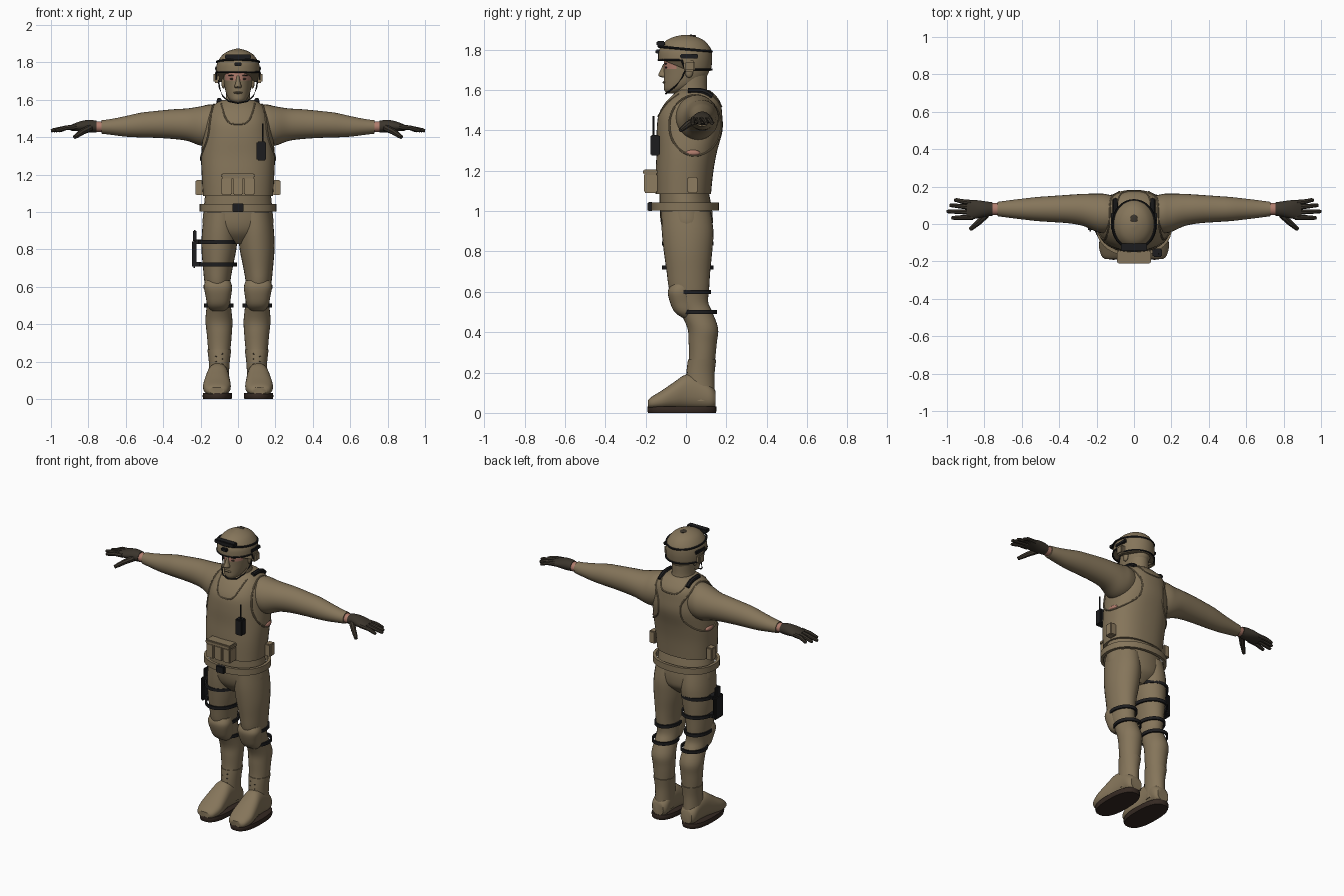
import bpy, bmesh, math
from mathutils import Vector
from mathutils.bvhtree import BVHTree

cube = bpy.data.objects.get("Cube")
if cube:
    bpy.data.objects.remove(cube, do_unlink=True)
V = Vector
made = []


def material(name, rgb):
    m = bpy.data.materials.new(name)
    m.use_nodes = True
    m.diffuse_color = (*rgb, 1)
    m.node_tree.nodes["Principled BSDF"].inputs["Base Color"].default_value = (*rgb, 1)
    return m


TAN = material("tan cloth", (0.235, 0.178, 0.103))
POUCH = material("pouch tan", (0.27, 0.2, 0.115))
BLACK = material("black webbing", (0.012, 0.012, 0.013))
GLOVE = material("dark brown glove", (0.043, 0.035, 0.025))
SKIN = material("skin", (0.43, 0.2, 0.15))
SOLE = material("sole brown", (0.035, 0.022, 0.016))


def finish(name, bm, mat, mirror=False):
    bmesh.ops.recalc_face_normals(bm, faces=bm.faces)
    me = bpy.data.meshes.new(name)
    bm.to_mesh(me)
    bm.free()
    me.materials.append(mat)
    ob = bpy.data.objects.new(name, me)
    bpy.context.collection.objects.link(ob)
    if mirror:
        ob.modifiers.new("Mirror", 'MIRROR').use_clip = False
    made.append(ob)
    return ob


def smooth_rows(rows, steps=4):
    out = []
    for i in range(len(rows) - 1):
        a, b, c, d = rows[max(i - 1, 0)], rows[i], rows[i + 1], rows[min(i + 2, len(rows) - 1)]
        for k in range(steps):
            t = k / steps
            out.append([q + t * (r - p) / 2 + t * t * (p - 2.5 * q + 2 * r - s / 2)
                        + t ** 3 * (1.5 * (q - r) + (s - p) / 2) for p, q, r, s in zip(a, b, c, d)])
    return out + [list(rows[-1])]


def skin_rings(name, rings, mat, n=28, power=1, closed=False, mirror=False):
    """Each ring is (centre, u axis, v axis)."""
    bm = bmesh.new()
    grid = []
    for c, u, v in rings:
        ring = []
        for k in range(n):
            a = 2 * math.pi * k / n
            x, y = (math.copysign(abs(w) ** power, w) for w in (math.cos(a), math.sin(a)))
            ring.append(bm.verts.new(c + u * x + v * y))
        grid.append(ring)
    pairs = list(zip(grid, grid[1:]))
    if closed:
        pairs.append((grid[-1], grid[0]))
    else:
        bm.faces.new(grid[0])
        bm.faces.new(grid[-1])
    for p, q in pairs:
        for k in range(n):
            j = (k + 1) % n
            bm.faces.new((p[k], p[j], q[j], q[k]))
    return finish(name, bm, mat, mirror)


def loft(name, axis, rows, mat, steps=4, **kw):
    """Rows are (position on axis, centre 1, centre 2, radius 1, radius 2)."""
    rings = []
    for p, a, b, r, s in smooth_rows(rows, steps):
        c = {'X': V((p, a, b)), 'Y': V((a, p, b)), 'Z': V((a, b, p))}[axis]
        u = V((0, 1, 0)) if axis == 'X' else V((1, 0, 0))
        v = V((0, 1, 0)) if axis == 'Z' else V((0, 0, 1))
        rings.append((c, u * r, v * s))
    return skin_rings(name, rings, mat, **kw)


def tube(name, pts, r, mat, closed=False, mirror=False, taper=1.0):
    pts = [V(p) for p in pts]
    rings, n = [], len(pts)
    for i, p in enumerate(pts):
        a = pts[i - 1] if closed or i else p
        b = pts[(i + 1) % n] if closed or i < n - 1 else p
        t = (b - a).normalized()
        side = V((0.1, 0.15, 1)) if abs(t.z) < 0.8 else V((0.2, 1, 0))
        u = t.cross(side).normalized()
        rr = r * (1 + (taper - 1) * i / (n - 1))
        rings.append((p, u * rr, t.cross(u) * rr))
    return skin_rings(name, rings, mat, n=8, closed=closed, mirror=mirror)


def band(name, z, h, cx, cy, rx, ry, mat, thick=0.01, mirror=False, power=1):
    layers = [(-h, 0), (h, 0), (h, -thick), (-h, -thick)]
    rings = [(V((cx, cy, z + dz)), V((rx + d, 0, 0)), V((0, ry + d, 0))) for dz, d in layers]
    return skin_rings(name, rings, mat, n=36, closed=True, mirror=mirror, power=power)


def box(name, lo, hi, mat, bevel=0.004, mirror=False):
    bm = bmesh.new()
    bmesh.ops.create_cube(bm, size=1)
    for v in bm.verts:
        v.co = V([(a + b) / 2 + w * (b - a) for a, b, w in zip(lo, hi, v.co)])
    bmesh.ops.bevel(bm, geom=bm.edges[:], offset=bevel, segments=2, affect='EDGES')
    return finish(name, bm, mat, mirror)


def blob(name, c, r, mat, mirror=False):
    bm = bmesh.new()
    bmesh.ops.create_uvsphere(bm, u_segments=16, v_segments=10, radius=1)
    for v in bm.verts:
        v.co = V([a + w * s for a, w, s in zip(c, v.co, r)])
    return finish(name, bm, mat, mirror)


def project(ob, starts, direction, lift=0.0):
    tree = BVHTree.FromPolygons([v.co for v in ob.data.vertices], [p.vertices for p in ob.data.polygons])
    hits = [tree.ray_cast(V(s), V(direction))[0] for s in starts]
    return [h - V(direction) * lift for h in hits if h]


# Vest, hips, legs
vest = loft("vest", 'Z', [(1.085, 0, -.013, .187, .137), (1.2, 0, -.007, .194, .143), (1.3, 0, .005, .197, .15),
            (1.4, 0, .018, .188, .163), (1.48, 0, .022, .175, .157), (1.54, 0, .035, .155, .135),
            (1.58, 0, .04, .12, .1), (1.6, 0, .04, .08, .075)], TAN, power=.85, n=40)
loft("hips", 'Z', [(.83, 0, .01, .06, .06), (.88, 0, .01, .15, .11), (.93, 0, .005, .187, .127),
     (1.0, 0, 0, .185, .13), (1.1, 0, -.01, .175, .122)], TAN)
loft("trouser_legs", 'Z', [(1.0, .09, 0, .09, .122), (.9, .096, .008, .096, .128), (.8, .102, .01, .093, .12),
     (.7, .108, .012, .079, .108), (.62, .11, .015, .069, .1), (.55, .105, .025, .065, .085),
     (.5, .103, .05, .065, .08), (.42, .102, .083, .072, .076), (.35, .1, .083, .067, .07),
     (.27, .1, .08, .06, .065), (.2, .1, .072, .052, .066)], TAN, mirror=True)

# Boots
loft("boot_feet", 'Y', [(-.188, .114, .045, .04, .018), (-.17, .114, .05, .06, .03), (-.12, .113, .064, .074, .047),
     (-.06, .111, .085, .069, .067), (0, .108, .105, .06, .085), (.06, .105, .1, .056, .08),
     (.12, .103, .08, .055, .06), (.145, .103, .07, .04, .04)], TAN, power=.85, mirror=True)
loft("boot_shafts", 'Z', [(.06, .103, .075, .055, .07), (.13, .101, .07, .053, .072), (.2, .1, .072, .056, .07),
     (.265, .1, .08, .064, .07)], TAN, mirror=True)
loft("boot_soles", 'Z', [(0, .11, -.02, .076, .168), (.015, .11, -.02, .079, .172), (.032, .11, -.02, .077, .17)],
     SOLE, power=.8, mirror=True)
tube("boot_laces", [(.1 + (.02 if i % 2 else -.02), .005 + .008 * abs(i - 3) / 6 - .05 * max(0, 3 - i) / 3,
     .13 + i * .014) for i in range(9)], .004, GLOVE, mirror=True)

# Knee pads and straps
loft("knee_pads", 'Z', [(.635, .108, -.02, .066, .055), (.6, .107, -.03, .075, .06), (.55, .105, -.02, .068, .06),
     (.5, .105, -.002, .058, .055), (.47, .105, .015, .035, .03)], TAN, power=.85, mirror=True)
band("upper_knee_straps", .6, .01, .108, .025, .077, .1, BLACK, mirror=True)
band("lower_knee_straps", .5, .01, .103, .062, .078, .092, BLACK, mirror=True)

# Thigh holster
for z, rx in ((.84, .108), (.72, .103)):
    band("holster_strap", z, .01, -.108, .008, rx, .128, BLACK)
    box("holster_tab", (-.228, -.03, z - .012), (-.19, .045, z + .012), BLACK)
box("holster", (-.247, -.04, .7), (-.222, .045, .85), BLACK, .008)
box("holster_grip", (-.24, -.02, .84), (-.222, .03, .905), BLACK, .006)

# Belt and pouches
band("belt", 1.022, .02, 0, -.005, .205, .168, TAN, .018, power=.9)
box("belt_buckle", (-.03, -.19, 1.0), (.03, -.165, 1.045), BLACK)
for x in (-.06, 0, .06):
    box("magazine_pouch", (x - .028, -.208, 1.09), (x + .028, -.14, 1.185), POUCH, .006)
box("pouch_flap", (-.09, -.212, 1.18), (.09, -.14, 1.207), TAN, .006)
box("side_pouches", (.185, .008, 1.09), (.228, .058, 1.17), POUCH, .005, mirror=True)

# Radio
box("radio", (.1, -.177, 1.275), (.15, -.13, 1.378), BLACK, .006)
tube("radio_antenna", [(.132, -.16, 1.37), (.132, -.16, 1.472)], .005, BLACK)

# Vest trim and shoulder straps
turn = [2 * math.pi * i / 48 for i in range(48)]
tube("armhole_trim", project(vest, [(.6, .045 + .128 * math.cos(a), 1.425 + .15 * math.sin(a)) for a in turn],
     (-1, 0, 0), .002), .005, TAN, closed=True, mirror=True)
neck_x = [-.09 + .18 * i / 20 for i in range(21)]
for label, y, drop in (("front", -1, .11), ("back", 1, .06)):
    tube(label + "_neckline", project(vest, [(x, y, 1.47 + .11 - drop + drop * (x / .09) ** 4) for x in neck_x],
         (0, -y, 0), .001), .004, TAN)
tube("shoulder_straps", project(vest, [(.1, .01 + .02 * i, 2) for i in range(7)], (0, 0, -1), .006),
     .014, BLACK, mirror=True)
blob("underarm_skin", (.19, .03, 1.288), (.014, .04, .016), SKIN, mirror=True)

# Arms and gloves
loft("sleeves", 'X', [(.08, .05, 1.47, .09, .1), (.15, .055, 1.465, .105, .11), (.2, .06, 1.46, .102, .105),
     (.27, .075, 1.467, .086, .087), (.35, .08, 1.47, .076, .079), (.45, .08, 1.468, .069, .071),
     (.52, .08, 1.465, .064, .066), (.6, .08, 1.458, .055, .055), (.68, .08, 1.455, .045, .042),
     (.73, .08, 1.455, .038, .036)], TAN, mirror=True)
loft("wrists", 'X', [(.7, .08, 1.455, .032, .029), (.79, .08, 1.457, .032, .028)], SKIN, mirror=True)
loft("glove_palms", 'X', [(.757, .08, 1.457, .036, .031), (.8, .08, 1.459, .042, .034), (.85, .078, 1.457, .05, .026),
     (.895, .076, 1.45, .049, .015)], GLOVE, mirror=True)
for y0, y1, tip in ((.113, .128, .96), (.088, .1, .985), (.063, .067, 1.0), (.037, .033, .975)):
    tube("glove_finger", [(.86, y0, 1.455), (.92, (y0 + y1) / 2, 1.45), (tip - .01, y1, 1.437), (tip, y1, 1.434)],
         .015, GLOVE, mirror=True, taper=.55)
tube("glove_thumb", [(.79, .05, 1.45), (.83, .01, 1.43), (.86, -.015, 1.41), (.875, -.028, 1.4)],
     .019, GLOVE, mirror=True, taper=.55)

# Neck and head
loft("neck", 'Z', [(1.54, 0, .035, .08, .09), (1.6, 0, .025, .066, .08), (1.68, 0, .03, .062, .075)], TAN)
head = loft("head", 'Z', [(1.583, 0, -.065, .022, .028), (1.6, 0, -.05, .045, .058), (1.63, 0, -.02, .062, .09),
            (1.68, 0, 0, .073, .11), (1.73, 0, .005, .078, .115), (1.8, 0, .005, .075, .11)], TAN, n=40)
head.data.materials.append(SKIN)
for p in head.data.polygons:
    if 1.705 < p.center.z < 1.75 and p.center.y < -.05:
        p.material_index = 1
loft("nose", 'Z', [(1.662, 0, -.105, .014, .012), (1.672, 0, -.113, .019, .024), (1.695, 0, -.11, .012, .018),
     (1.73, 0, -.1, .008, .012)], TAN, n=16)
blob("lips", (0, -.108, 1.638), (.026, .008, .006), TAN)
blob("mouth_line", (0, -.112, 1.638), (.02, .005, .002), GLOVE)
blob("eyes", (.031, -.099, 1.712), (.014, .005, .005), GLOVE, mirror=True)
blob("brows", (.033, -.1, 1.73), (.02, .006, .004), GLOVE, mirror=True)
blob("ears", (.077, .015, 1.69), (.012, .02, .03), TAN, mirror=True)

# Helmet
helmet = loft("helmet", 'Z', [(1.695, 0, -.004, .112, .126), (1.72, 0, -.004, .116, .131), (1.76, 0, -.004, .117, .134),
              (1.8, 0, -.004, .11, .129), (1.84, 0, -.004, .083, .1), (1.862, 0, -.004, .048, .06),
              (1.873, 0, -.004, .01, .012)], TAN, n=40)
for v in helmet.data.vertices:
    if v.co.y < -.02:
        v.co.z = max(v.co.z, 1.748)
tube("helmet_rim", [(.117 * math.cos(a), -.004 + .132 * math.sin(a), 1.748 if math.sin(a) < -.1 else 1.702)
     for a in turn], .005, BLACK, closed=True)
tube("helmet_band", [(.113 * math.cos(a), -.004 + .131 * math.sin(a), 1.803 - .012 * math.sin(a)) for a in turn],
     .006, BLACK, closed=True)
box("helmet_mount", (-.07, -.145, 1.818), (.07, -.105, 1.842), BLACK)
box("mount_clip", (-.02, -.15, 1.78), (.02, -.125, 1.8), BLACK)
box("helmet_rails", (.105, -.03, 1.757), (.123, .06, 1.778), BLACK, mirror=True)
box("ear_guards", (.1, -.01, 1.69), (.13, .045, 1.745), TAN, .008, mirror=True)
blob("crown_patch", (0, .025, 1.868), (.02, .026, .006), GLOVE)
tube("chin_strap", [(.105, 0, 1.705), (.098, -.02, 1.66), (.082, -.05, 1.62), (.05, -.085, 1.592), (0, -.1, 1.582)],
     .004, BLACK, mirror=True)

# Smooth shading with sharp edges kept
bpy.ops.object.select_all(action='DESELECT')
for ob in made:
    ob.select_set(True)
bpy.context.view_layer.objects.active = made[0]
bpy.ops.object.shade_smooth_by_angle(angle=math.radians(40))
